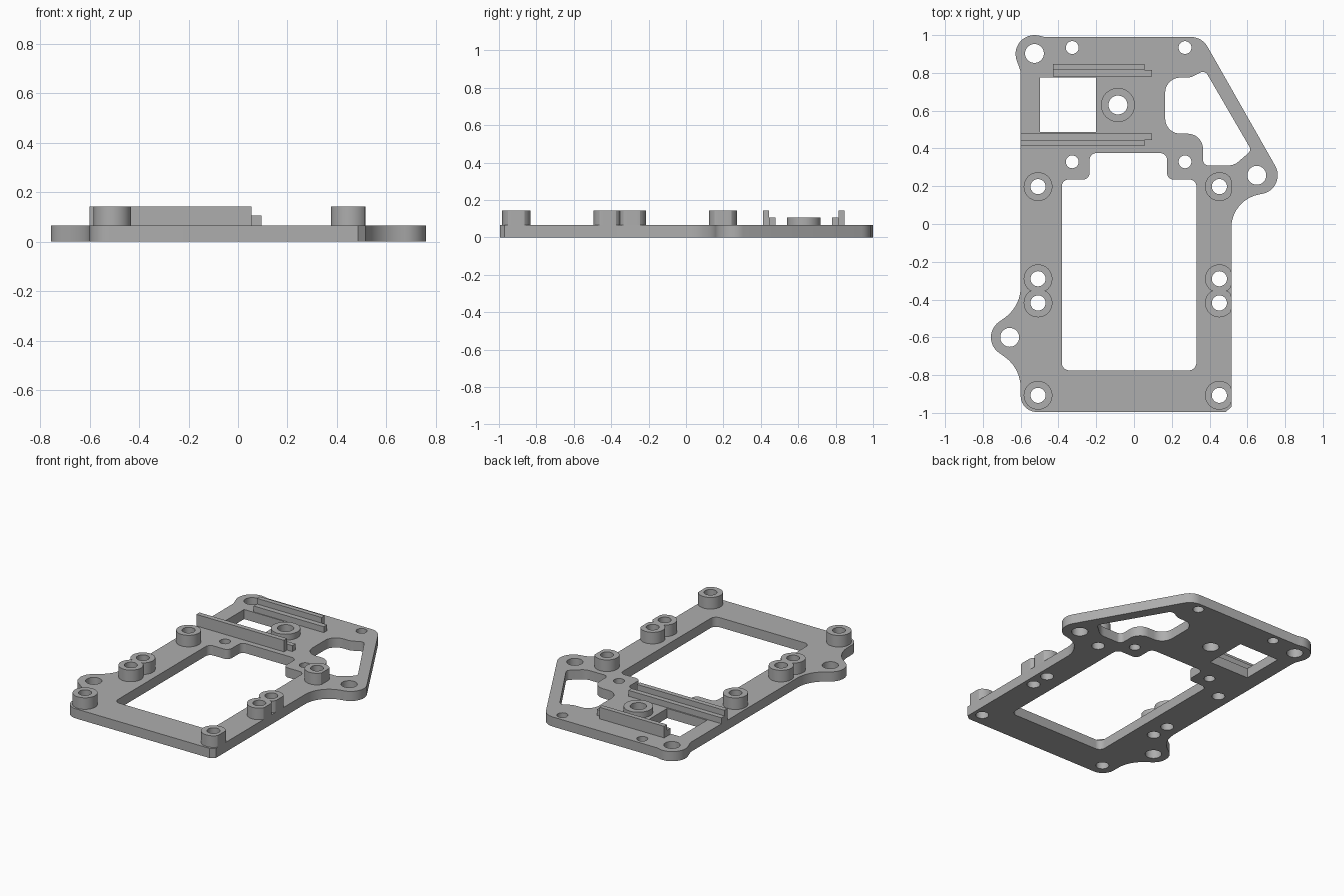
import bpy, bmesh, math
from mathutils import Vector

if "Cube" in bpy.data.objects:
    bpy.data.objects.remove(bpy.data.objects["Cube"])

grey = bpy.data.materials.new("plain_grey")
grey.use_nodes = True
COLOUR = (0.42, 0.42, 0.42, 1)
grey.diffuse_color = COLOUR
grey.node_tree.nodes["Principled BSDF"].inputs["Base Color"].default_value = COLOUR

PLATE = 0.065   # plate thickness
TALL = 0.143    # top of corner bosses and rail walls
LOW = 0.105     # top of rail ledges and centre boss
RIGHT = 0.515   # right edge of the frame


def arc(cx, cy, r, a0=0, a1=360, n=40):
    """Points on an arc; a full circle does not repeat its first point."""
    steps = n if abs(a1 - a0) == 360 else n - 1
    return [(cx + r * math.cos(math.radians(a0 + (a1 - a0) * i / steps)),
             cy + r * math.sin(math.radians(a0 + (a1 - a0) * i / steps)))
            for i in range(n)]


def rounded(corners):
    """Closed outline from (x, y, radius) corners, each filleted."""
    out = []
    for i, c in enumerate(corners):
        p = Vector(c[:2])
        r = c[2] if len(c) > 2 else 0
        if r == 0:
            out.append(tuple(p))
            continue
        a = (Vector(corners[i - 1][:2]) - p).normalized()
        b = (Vector(corners[(i + 1) % len(corners)][:2]) - p).normalized()
        half = a.angle(b) / 2
        centre = p + (a + b).normalized() * (r / math.sin(half))
        start = p + a * (r / math.tan(half)) - centre
        end = p + b * (r / math.tan(half)) - centre
        a0 = math.atan2(start.y, start.x)
        turn = (math.atan2(end.y, end.x) - a0 + math.pi) % math.tau - math.pi
        n = max(4, int(abs(turn) / math.radians(9)))
        for k in range(n + 1):
            t = a0 + turn * k / n
            out.append((centre.x + r * math.cos(t), centre.y + r * math.sin(t)))
    return out


def box(x0, x1, y0, y1, r=0):
    return rounded([(x0, y0, r), (x1, y0, r), (x1, y1, r), (x0, y1, r)])


def slab(name, loops, z0, z1):
    """Extrude an outline (first loop) with holes (other loops)."""
    bm = bmesh.new()
    for loop in loops:
        vs = [bm.verts.new((x, y, z0)) for x, y in loop]
        for i, v in enumerate(vs):
            bm.edges.new((vs[i - 1], v))
    bmesh.ops.triangle_fill(bm, edges=bm.edges[:], use_beauty=True)
    got = bmesh.ops.extrude_face_region(bm, geom=bm.faces[:], use_keep_orig=True)
    top = [g for g in got["geom"] if isinstance(g, bmesh.types.BMVert)]
    bmesh.ops.translate(bm, verts=top, vec=(0, 0, z1 - z0))
    bmesh.ops.recalc_face_normals(bm, faces=bm.faces[:])
    mesh = bpy.data.meshes.new(name)
    bm.to_mesh(mesh)
    bm.free()
    mesh.materials.append(grey)
    obj = bpy.data.objects.new(name, mesh)
    bpy.context.collection.objects.link(obj)
    bpy.ops.object.select_all(action="DESELECT")
    obj.select_set(True)
    bpy.context.view_layer.objects.active = obj
    bpy.ops.object.shade_smooth_by_angle(angle=math.radians(30))
    return obj


# Frame outline with its three mounting lobes
outline = rounded(
    [(-0.6, -0.995, 0.085), (0.485, -0.995), (RIGHT, -0.97),
     (RIGHT, 0.131, 0.18), (0.818, 0.184, 0.1), (0.36, 0.99, 0.1),
     (-0.475, 0.99)]
    + arc(-0.527, 0.9, 0.1, 75, 200, 16)
    + [(-0.6, 0.808, 0.08), (-0.6, -0.438, 0.2),
       (-0.832, -0.6, 0.1), (-0.6, -0.762, 0.2)])

# Openings in the plate
main_window = rounded(
    [(-0.382, -0.775, 0.04), (0.33, -0.775, 0.04), (0.33, 0.235, 0.035),
     (0.175, 0.235, 0.035), (0.175, 0.375, 0.035), (-0.235, 0.375, 0.035),
     (-0.235, 0.235, 0.035), (-0.382, 0.235, 0.035)])
side_window = rounded(
    [(0.165, 0.775, 0.08), (0.3, 0.775, 0.08), (0.375, 0.815, 0.03),
     (0.622, 0.39, 0.025), (0.53, 0.31, 0.08), (0.365, 0.31, 0.03),
     (0.365, 0.478, 0.08), (0.165, 0.478, 0.08)])
square_window = box(-0.497, -0.2, 0.487, 0.775)

lobe_holes = [(-0.527, 0.903), (0.65, 0.258), (-0.658, -0.6)]
small_holes = [(x, y) for x in (-0.327, 0.27) for y in (0.329, 0.934)]
boss_rows = {"rear": 0.198, "middle_rear": -0.29,
             "middle_front": -0.418, "front": -0.907}
boss_columns = {"right": -0.508, "left": 0.452}
CENTRE = (-0.085, 0.63)

holes = [arc(x, y, 0.05) for x, y in lobe_holes + [CENTRE]]
holes += [arc(x, y, 0.034) for x, y in small_holes]
holes += [arc(x, y, 0.04) for x in boss_columns.values() for y in boss_rows.values()]
slab("base_plate", [outline, main_window, side_window, square_window] + holes, 0, PLATE)

# Screw bosses, trimmed at the plate edge and where neighbours meet
seam = (boss_rows["middle_rear"] + boss_rows["middle_front"]) / 2
for side, x in boss_columns.items():
    for row, y in boss_rows.items():
        ring = [(min(px, RIGHT), max(py, seam) if y > seam else min(py, seam))
                for px, py in arc(x, y, 0.076)]
        slab(f"{row}_boss_{side}", [ring, arc(x, y, 0.04)], PLATE, TALL)
slab("centre_boss", [arc(*CENTRE, 0.09), arc(*CENTRE, 0.05)], PLATE, LOW)

# Stepped guide rails either side of the square window
for name, x0, wall, ledge in (("rear", -0.43, (0.815, 0.847), (0.78, 0.815)),
                              ("front", -0.6, (0.412, 0.445), (0.445, 0.478))):
    slab(f"{name}_rail_wall", [box(x0, 0.055, *wall)], PLATE, TALL)
    slab(f"{name}_rail_ledge", [box(x0, 0.095, *ledge)], PLATE, LOW)
